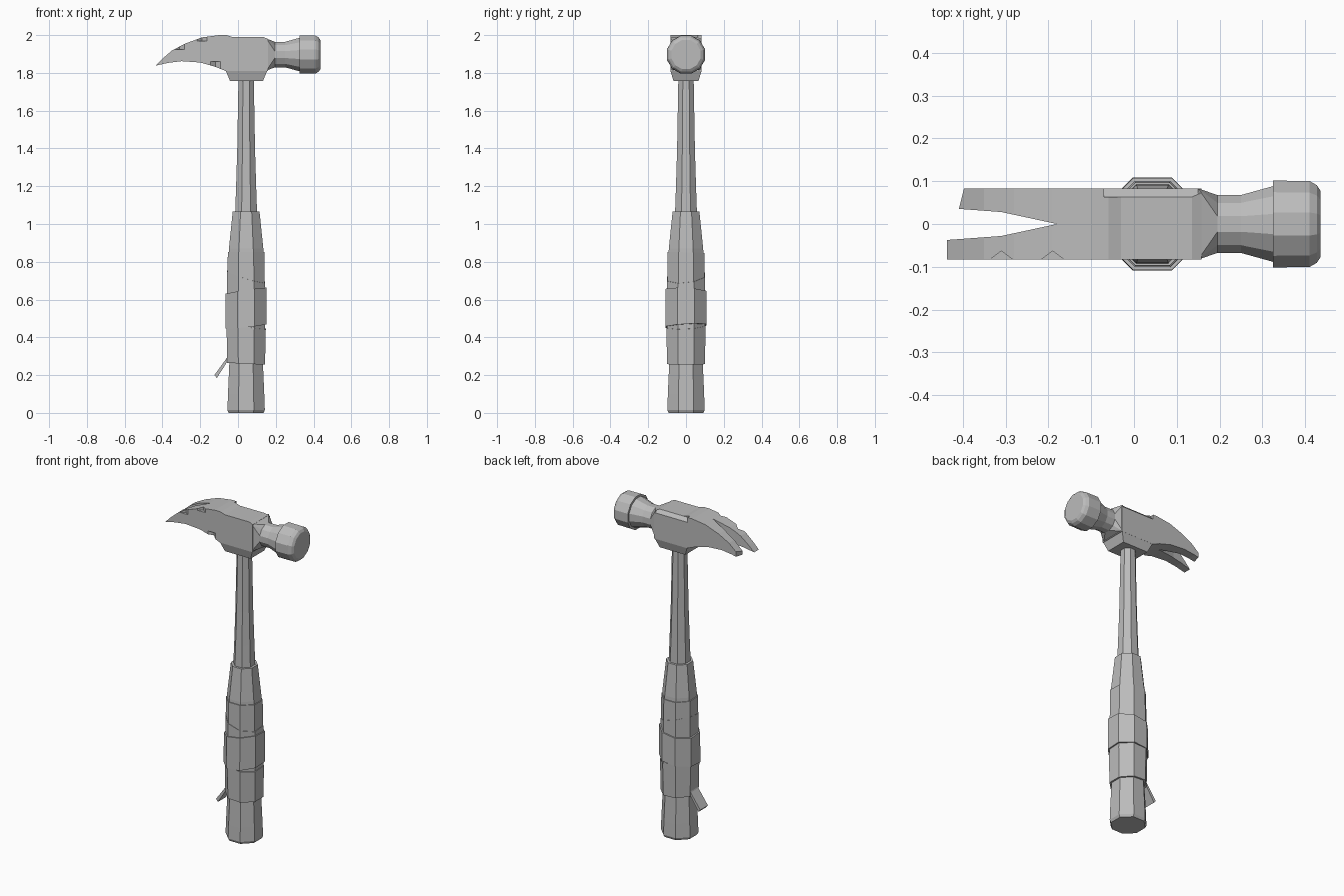
import bpy, bmesh, math
from mathutils import Vector

if "Cube" in bpy.data.objects:
    bpy.data.objects.remove(bpy.data.objects["Cube"])

grey = bpy.data.materials.new("plain grey")
grey.use_nodes = True
grey.diffuse_color = (0.5, 0.5, 0.5, 1)
grey.node_tree.nodes["Principled BSDF"].inputs["Base Color"].default_value = (0.5, 0.5, 0.5, 1)

CX = 0.043      # handle axis in x
CZ = 1.897      # striking face axis in z
W = 0.083       # half width of the head


def finish(name, bm):
    bmesh.ops.recalc_face_normals(bm, faces=bm.faces)
    mesh = bpy.data.meshes.new(name)
    bm.to_mesh(mesh)
    bm.free()
    mesh.materials.append(grey)
    ob = bpy.data.objects.new(name, mesh)
    bpy.context.collection.objects.link(ob)
    return ob


def loft(name, rings):
    """Skin a stack of equal-sized point rings and cap both ends."""
    bm = bmesh.new()
    loops = [[bm.verts.new(p) for p in ring] for ring in rings]
    n = len(loops[0])
    for a, b in zip(loops, loops[1:]):
        for i in range(n):
            j = (i + 1) % n
            bm.faces.new((a[i], a[j], b[j], b[i]))
    bm.faces.new(loops[0])
    bm.faces.new(loops[-1])
    return finish(name, bm)


def octagon(z, r, tilt_x=0, tilt_y=0):
    """Eight-sided ring around the handle, r across the flats, optionally tilted."""
    pts = []
    for i in range(8):
        a = math.radians(22.5 + 45 * i)
        x, y = [f(a) * r / math.cos(math.pi / 8) for f in (math.cos, math.sin)]
        pts.append((CX + x, y, z + tilt_x * x + tilt_y * y))
    return pts


def circle(x, r, n=12):
    return [(x, r * math.cos(2 * math.pi * (i + .5) / n),
             CZ + r * math.sin(2 * math.pi * (i + .5) / n)) for i in range(n)]


def rect(x0, x1, y, z):
    return [(x0, -y, z), (x1, -y, z), (x1, y, z), (x0, y, z)]


def prism_y(name, outline, y0, y1):
    return loft(name, [[(x, y, z) for x, z in outline] for y in (y0, y1)])


def prism_z(name, outline, z0, z1):
    return loft(name, [[(x, y, z) for x, y in outline] for z in (z0, z1)])


def cut(target, cutter):
    cutter.hide_render = True
    mod = target.modifiers.new("cut", "BOOLEAN")
    mod.operation = "DIFFERENCE"
    mod.object = cutter
    mod.solver = "EXACT"
    bpy.context.view_layer.objects.active = target
    bpy.ops.object.modifier_apply(modifier=mod.name)
    bpy.data.objects.remove(cutter)


# Handle: slim shaft and thicker grip
loft("handle_shaft", [octagon(1.0, .06), octagon(1.2, .053), octagon(1.4, .047), octagon(1.8, .04)])
loft("handle_grip", [octagon(0, .092), octagon(.015, .099), octagon(.1, .096), octagon(.26, .089),
                     octagon(.8, .094), octagon(.87, .091), octagon(1.065, .071)])

# Tape wound around the grip
for name, low, high, r0, r1, lean0, lean1 in (
        ("lower_tape", .26, .46, .1, .104, (-.05, 0), (-.15, .05)),
        ("middle_tape", .46, .645, .109, .108, (.1, .06), (.15, -.05)),
        ("side_tape", .42, .72, .101, .1, (.1, 0), (-.3, .1)),
        ("upper_tape", .72, .85, .098, .097, (-.3, .1), (0, -.03))):
    loft(name, [octagon(low, r0, *lean0), octagon(high, r1, *lean1)])

# Loose end of the tape
prism_y("tape_tail", [(-.04, .34), (-.04, .3), (-.07, .25), (-.112, .185),
                      (-.125, .2), (-.085, .255), (-.06, .29)], -.035, .04)

# Head body with the curved claw
claw_top = [(-.437, 1.838), (-.4, 1.875), (-.35, 1.918), (-.28, 1.955), (-.19, 1.988), (-.1, 2)]
body_top = [(-.06, 2), (-.03, 1.99), (.135, 1.99), (.158, 1.98)]
underside = [(.158, 1.81), (-.065, 1.81), (-.12, 1.832), (-.2, 1.855), (-.3, 1.862), (-.37, 1.853)]
head = prism_y("head_and_claw", claw_top + body_top + underside, -W, W)

# Nail slot, and the back prong broken a little short
slot = [(-.18, 0), (-.31, .028), (-.5, .042), (-.5, -.042), (-.31, -.028)]
cut(head, prism_z("slot_cutter", slot, 1.7, 2.1))
cut(head, prism_z("prong_cutter", [(-.413, .02), (-.393, .1), (-.5, .1), (-.5, .02)], 1.7, 2.1))

# Chips on the front edge and a worn bevel on the back edge
for x, z in ((-.31, 1.945), (-.19, 1.99), (-.12, 1.83)):
    chip = [(x - .04, -W - .01), (x, -W + .02), (x + .04, -W - .01)]
    cut(head, prism_z("chip_cutter", chip, z - .022, z + .03))
bevel = [(.063, 2.01), (.063, 1.99), (.083, 1.97), (.1, 1.955), (.1, 2.01)]
cut(head, loft("bevel_cutter", [[(x, y, z) for y, z in bevel] for x in (-.07, .2)]))

# Socket under the head
loft("head_socket", [rect(-.042, .132, .066, 1.757), rect(-.065, .155, W, 1.812)])

# Shoulder blending the square body into the round neck
bm = bmesh.new()
for p in circle(.195, .07) + [(.15, y, z) for y in (-W, W) for z in (1.812, 1.982)]:
    bm.verts.new(Vector(p))
bmesh.ops.convex_hull(bm, input=bm.verts)
finish("head_shoulder", bm)

# Round neck and striking face
loft("striking_neck", [circle(.18, .07), circle(.25, .07), circle(.33, .093)])
loft("striking_face", [circle(.325, .105), circle(.41, .104), circle(.427, .094), circle(.436, .08)])
